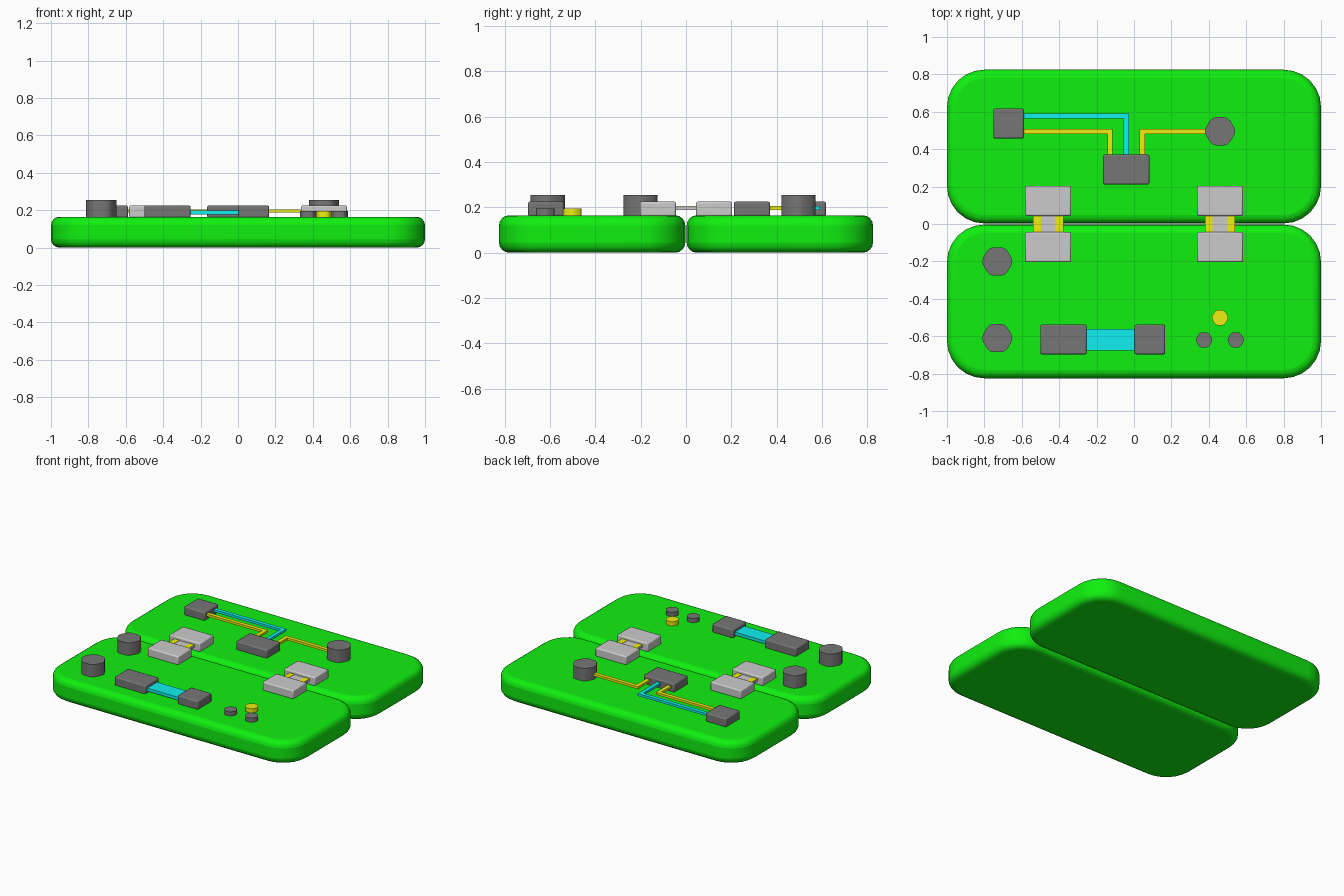
import bpy, bmesh, math
from mathutils import Matrix

if "Cube" in bpy.data.objects:
    bpy.data.objects.remove(bpy.data.objects["Cube"])

TOP = 0.165          # top face of the boards
BASE = TOP - 0.005   # parts sink slightly into the boards


def material(name, rgb):
    m = bpy.data.materials.new(name)
    m.diffuse_color = (*rgb, 1)
    m.use_nodes = True
    m.node_tree.nodes["Principled BSDF"].inputs["Base Color"].default_value = m.diffuse_color
    return m


GREEN = material("green", (0.005, 0.87, 0.005))
DARK = material("dark_grey", (0.18, 0.18, 0.18))
YELLOW = material("yellow", (0.87, 0.87, 0.005))
CYAN = material("cyan", (0.005, 0.87, 0.87))


def finish(name, bm, mat=None, bevel=0.0, segments=2):
    bmesh.ops.recalc_face_normals(bm, faces=bm.faces)
    me = bpy.data.meshes.new(name)
    bm.to_mesh(me)
    bm.free()
    ob = bpy.data.objects.new(name, me)
    bpy.context.collection.objects.link(ob)
    if mat:
        me.materials.append(mat)
    if bevel:
        b = ob.modifiers.new("bevel", 'BEVEL')
        b.width, b.segments = bevel, segments
        b.limit_method, b.angle_limit = 'ANGLE', math.radians(50)
    bpy.ops.object.select_all(action='DESELECT')
    ob.select_set(True)
    bpy.context.view_layer.objects.active = ob
    bpy.ops.object.shade_smooth_by_angle(angle=math.radians(35))
    return ob


def round_uprights(bm, radius, segments):
    ups = [e for e in bm.edges if abs(e.verts[0].co.z - e.verts[1].co.z) > 1e-4]
    bmesh.ops.bevel(bm, geom=ups, offset=radius, segments=segments,
                    profile=0.5, affect='EDGES')


def box(name, x0, x1, y0, y1, z0, z1, mat=None, bevel=0.0, corner=0.0, segments=2):
    bm = bmesh.new()
    size = Matrix.Diagonal((x1 - x0, y1 - y0, z1 - z0, 1))
    mid = Matrix.Translation(((x0 + x1) / 2, (y0 + y1) / 2, (z0 + z1) / 2))
    bmesh.ops.create_cube(bm, size=1, matrix=mid @ size)
    if corner:
        round_uprights(bm, corner, 6)
    return finish(name, bm, mat, bevel, segments)


def hex_post(name, x, y, radius, z1, mat):
    bm = bmesh.new()
    bmesh.ops.create_cone(bm, cap_ends=True, segments=6, radius1=radius, radius2=radius,
                          depth=z1 - BASE,
                          matrix=Matrix.Translation((x, y, (z1 + BASE) / 2))
                          @ Matrix.Rotation(math.radians(30), 4, 'Z'))
    # a corner must point along x
    if max(v.co.x for v in bm.verts) - x < radius * 0.95:
        bmesh.ops.rotate(bm, verts=bm.verts, cent=(x, y, 0),
                         matrix=Matrix.Rotation(math.radians(30), 3, 'Z'))
    round_uprights(bm, radius * 0.25, 2)
    return finish(name, bm, mat)


def wire(name, x0, x1, y0, y1, mat, w=0.014, z0=0.188, z1=0.205):
    # L-shaped flat wire: along x at height y0, then down to y1 at x1
    s = 1 if x1 > x0 else -1
    pts = [(x0, y0 + w), (x1 + s * w, y0 + w), (x1 + s * w, y1),
           (x1 - s * w, y1), (x1 - s * w, y0 - w), (x0, y0 - w)]
    bm = bmesh.new()
    f = bm.faces.new([bm.verts.new((x, y, z0)) for x, y in pts])
    ext = bmesh.ops.extrude_face_region(bm, geom=[f])["geom"]
    bmesh.ops.translate(bm, vec=(0, 0, z1 - z0),
                        verts=[v for v in ext if isinstance(v, bmesh.types.BMVert)])
    return finish(name, bm, mat)


# two rounded boards
box("back_board", -1, 1, 0.003, 0.825, 0, TOP, GREEN, 0.045, 0.2, 4)
box("front_board", -1, 1, -0.825, -0.003, 0, TOP, GREEN, 0.045, 0.2, 4)

# hinges: two pads joined by a strip with two yellow stripes
for side, cx in (("left", -0.459), ("right", 0.46)):
    box(side + "_hinge_back_pad", cx - 0.123, cx + 0.123, 0.044, 0.204, BASE, 0.225, None, 0.008)
    box(side + "_hinge_front_pad", cx - 0.123, cx + 0.123, -0.204, -0.044, BASE, 0.225, None, 0.008)
    box(side + "_hinge_strip", cx - 0.081, cx + 0.081, -0.05, 0.05, 0.188, 0.204)
    for i, s in enumerate((-1, 1)):
        xa, xb = sorted((cx + s * 0.039, cx + s * 0.081))
        box(f"{side}_hinge_stripe_{i}", xa, xb, -0.05, 0.05, 0.2035, 0.206, YELLOW)

# dark component blocks
for name, x0, x1, y0, y1 in (
        ("square_block", -0.752, -0.588, 0.457, 0.617),
        ("chip_block", -0.165, 0.082, 0.211, 0.371),
        ("long_block", -0.501, -0.253, -0.697, -0.538),
        ("short_block", 0.003, 0.167, -0.697, -0.538)):
    box(name, x0, x1, y0, y1, BASE, 0.225, DARK, 0.008)

# flat ribbon between the front blocks
box("ribbon", -0.265, 0.018, -0.675, -0.561, 0.178, 0.2, CYAN)

# wires on the back board
wire("cyan_wire", -0.61, -0.042, 0.578, 0.36, CYAN)
wire("left_yellow_wire", -0.61, -0.128, 0.494, 0.36, YELLOW)
wire("right_yellow_wire", 0.41, 0.044, 0.494, 0.36, YELLOW)

# tall posts and small studs
for i, (x, y) in enumerate(((0.46, 0.496), (-0.731, -0.2), (-0.731, -0.61))):
    hex_post(f"post_{i}", x, y, 0.087, 0.255, DARK)
for i, (x, y, m) in enumerate(((0.375, -0.62, DARK), (0.544, -0.62, DARK),
                               (0.46, -0.501, YELLOW))):
    hex_post(f"stud_{i}", x, y, 0.047, 0.195, m)
